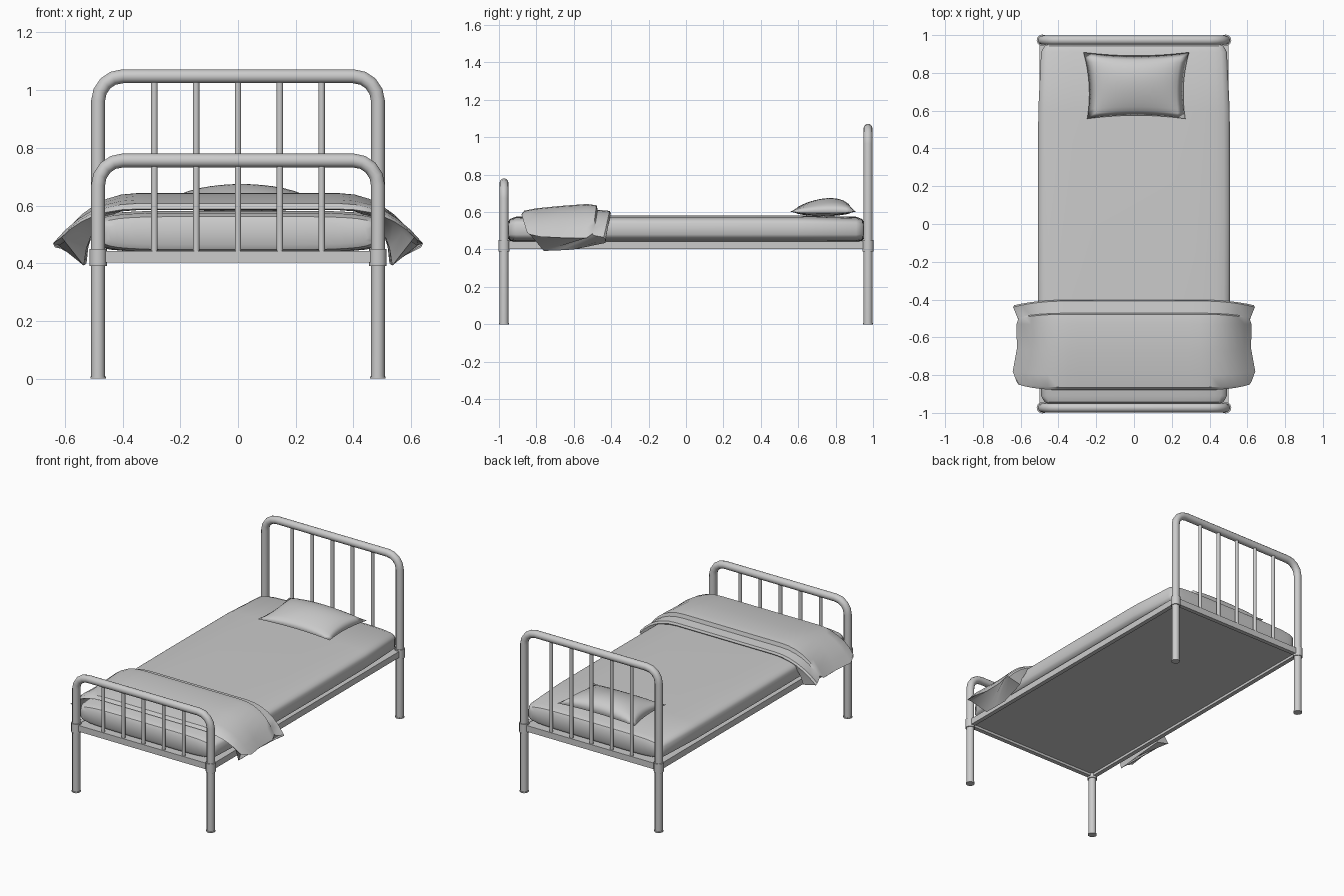
import bpy
from math import sin, cos, pi, radians
from mathutils import Vector

if "Cube" in bpy.data.objects:
    bpy.data.objects.remove(bpy.data.objects["Cube"])


def smooth(ob, angle=40):
    bpy.ops.object.select_all(action='DESELECT')
    ob.select_set(True)
    bpy.context.view_layer.objects.active = ob
    bpy.ops.object.shade_smooth_by_angle(angle=radians(angle))


def mesh(name, verts, faces, angle=40):
    me = bpy.data.meshes.new(name)
    me.from_pydata(verts, [], faces)
    ob = bpy.data.objects.new(name, me)
    bpy.context.collection.objects.link(ob)
    smooth(ob, angle)
    return ob


def loft(name, rings, angle=40):
    """Skin closed rings of equal size; the ends are closed by strips."""
    n = len(rings[0])
    verts = [p for r in rings for p in r]
    faces = []
    for k in range(len(rings) - 1):
        for i in range(n):
            j = (i + 1) % n
            faces.append((k*n + i, k*n + j, (k+1)*n + j, (k+1)*n + i))
    last = (len(rings) - 1) * n
    for i in range(n // 2 - 1):
        a, b, c, d = i, i + 1, n - 2 - i, n - 1 - i
        faces += [(d, c, b, a), (last + a, last + b, last + c, last + d)]
    return mesh(name, verts, faces, angle)


def cyl(name, x, y, z0, z1, r, sides=12):
    bpy.ops.mesh.primitive_cylinder_add(vertices=sides, radius=r, depth=z1 - z0,
                                        location=(x, y, (z0 + z1) / 2))
    bpy.context.object.name = name
    smooth(bpy.context.object)


def box(name, lo, hi):
    lo, hi = Vector(lo), Vector(hi)
    bpy.ops.mesh.primitive_cube_add(size=1, location=(lo + hi) / 2)
    ob = bpy.context.object
    ob.name, ob.scale = name, hi - lo


def hoop(name, y, top, half=0.485, r=0.024, bend=0.085):
    """Bent tube: two legs joined by a rounded top bar."""
    right = [(half, 0.002)]
    for k in range(5):
        a = k * pi / 8
        right.append((half - bend + bend * cos(a), top - bend + bend * sin(a)))
    pts = right + [(-x, z) for x, z in reversed(right)]
    cu = bpy.data.curves.new(name, 'CURVE')
    cu.dimensions, cu.bevel_depth, cu.bevel_resolution = '3D', r, 4
    cu.use_fill_caps = True
    sp = cu.splines.new('POLY')
    sp.points.add(len(pts) - 1)
    for p, (x, z) in zip(sp.points, pts):
        p.co = (x, y, z, 1)
    ob = bpy.data.objects.new(name, cu)
    bpy.context.collection.objects.link(ob)
    bpy.ops.object.select_all(action='DESELECT')
    ob.select_set(True)
    bpy.context.view_layer.objects.active = ob
    bpy.ops.object.convert(target='MESH')
    smooth(bpy.context.object)


# headboard and footboard: hoop, spindles, collars, feet, cross rail
for part, y, top in (("headboard", 0.973, 1.048), ("footboard", -0.973, 0.756)):
    hoop(part + "_tube", y, top)
    for i in range(5):
        cyl(part + "_spindle", -0.29 + 0.145 * i, y, 0.43, top - 0.01, 0.0115, 10)
    for x in (-0.485, 0.485):
        cyl(part + "_collar", x, y, 0.39, 0.45, 0.03)
        cyl(part + "_foot", x, y, 0, 0.008, 0.027)
    box(part + "_rail", (-0.485, y - 0.014, 0.402), (0.485, y + 0.014, 0.442))

# side rails and base panel
for s in (-1, 1):
    box("side_rail", (s*0.485 - 0.014, -0.973, 0.402), (s*0.485 + 0.014, 0.973, 0.442))
box("base_panel", (-0.475, -0.963, 0.418), (0.475, 0.963, 0.44))


# mattress: softened rectangular section with rounded ends
def section(y, hw, z0, z1, n=28, p=0.4):
    out = []
    for i in range(n):
        a = 2 * pi * (i + 0.5) / n
        c, s = cos(a), sin(a)
        out.append((hw * abs(c)**p * (1 if c > 0 else -1), y,
                    (z0 + z1)/2 + (z1 - z0)/2 * abs(s)**p * (1 if s > 0 else -1)))
    return out


ends = [(0.953, 0.45, 0.465, 0.54), (0.943, 0.475, 0.447, 0.562),
        (0.91, 0.493, 0.44, 0.575), (0.6, 0.508, 0.438, 0.582)]
loft("mattress", [section(-y, w, a, b) for y, w, a, b in ends] +
     [section(0, 0.51, 0.438, 0.582)] +
     [section(y, w, a, b) for y, w, a, b in reversed(ends)])


# pillow: two domes sharing a pinched seam
def pillow_sheet(n, bulge):
    out = []
    for j in range(n + 1):
        for i in range(n + 1):
            u, v = 2*i/n - 1, 2*j/n - 1
            h = (max(0, 1 - u*u) * max(0, 1 - v*v)) ** 0.55
            x = 0.012 + u * (0.25 + 0.02*v*v + 0.01*v)
            y = 0.733 + v * (0.158 + 0.018*u*u)
            out.append((x, y, 0.602 + bulge * h * (1 + 0.3*v*(bulge > 0))))
    return out


N = 14
verts = pillow_sheet(N, 0.07) + pillow_sheet(N, -0.024)
off, faces = (N + 1)**2, []
for j in range(N):
    for i in range(N):
        q = [j*(N+1) + i, j*(N+1) + i + 1, (j+1)*(N+1) + i + 1, (j+1)*(N+1) + i]
        faces += [q, [off + k for k in reversed(q)]]
pillow = mesh("pillow", verts, faces, 50)
weld = pillow.modifiers.new("seam", 'WELD')
weld.merge_threshold = 0.0005

# folded blanket: profile rows (y, z, end y, end x, end z) draped over both sides
rows = [(-0.402, 0.592, -0.43, 0.635, 0.455), (-0.408, 0.606, -0.44, 0.64, 0.465),
        (-0.472, 0.612, -0.495, 0.618, 0.475), (-0.478, 0.636, -0.50, 0.612, 0.485),
        (-0.53, 0.643, -0.53, 0.622, 0.462), (-0.68, 0.632, -0.66, 0.62, 0.462),
        (-0.80, 0.62, -0.78, 0.642, 0.468), (-0.865, 0.607, -0.835, 0.622, 0.48),
        (-0.88, 0.588, -0.85, 0.612, 0.49), (-0.865, 0.584, -0.83, 0.60, 0.475),
        (-0.77, 0.586, -0.76, 0.535, 0.392), (-0.68, 0.586, -0.68, 0.53, 0.395),
        (-0.60, 0.586, -0.60, 0.525, 0.40), (-0.41, 0.584, -0.43, 0.545, 0.435)]


def drape(s, y, z, ye, xe, ze):
    side, a = (1 if s > 0 else -1), abs(s)
    if a <= 0.5:
        return (side * a * 0.7, y, z)
    t = (a - 0.5) * 2
    p = (Vector((0.35, y, z)) * (1-t)**2 + Vector((0.52, y, z)) * 2*t*(1-t)
         + Vector((xe, ye, ze)) * t*t)
    return (side * p.x, p.y, p.z)


loft("folded_blanket", [[drape(k / 12, *r) for r in rows] for k in range(-12, 13)], 35)
